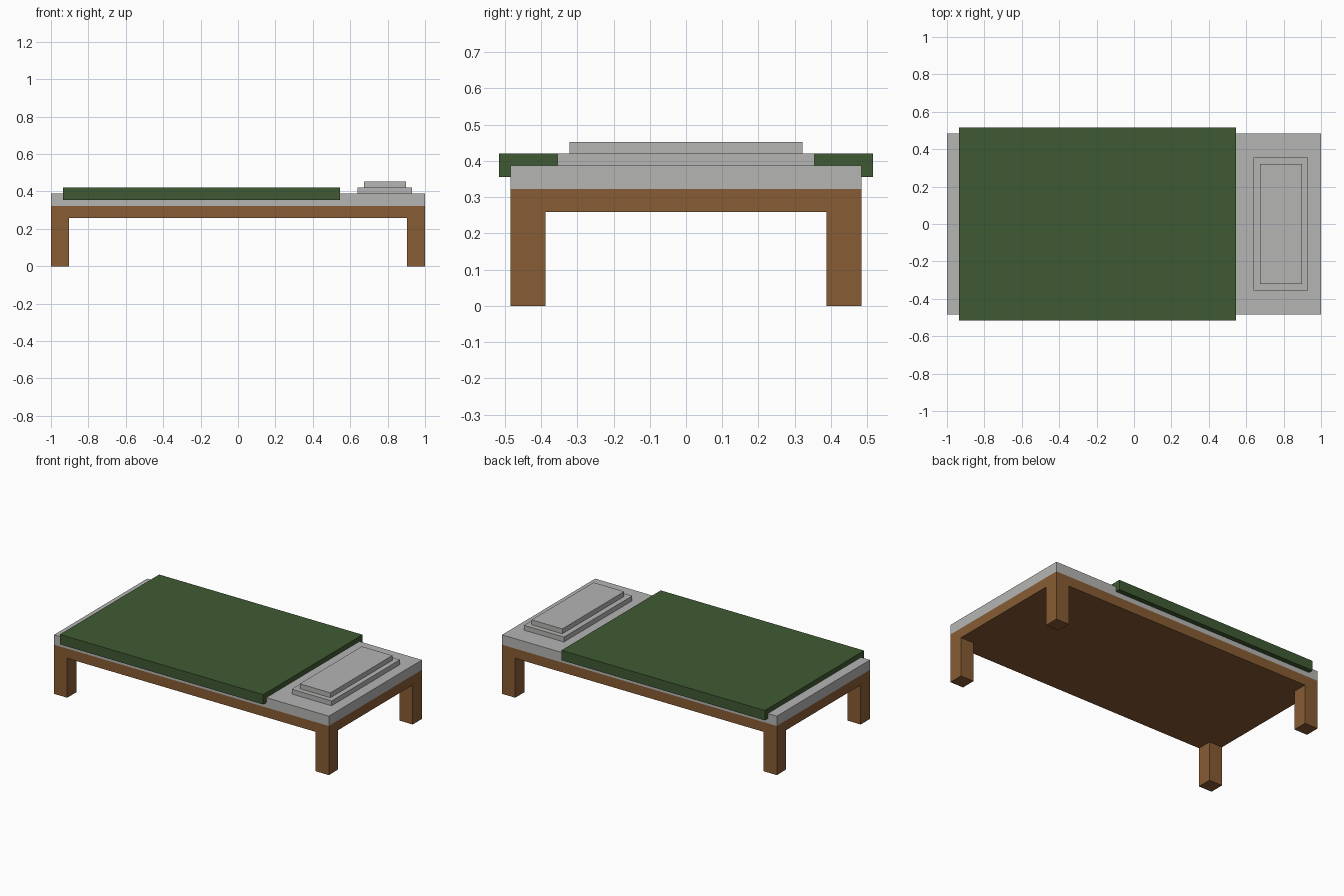
import bpy

cube = bpy.data.objects.get("Cube")
if cube:
    bpy.data.objects.remove(cube, do_unlink=True)


def material(name, rgb):
    m = bpy.data.materials.new(name)
    m.use_nodes = True
    col = (*rgb, 1.0)
    m.diffuse_color = col
    bsdf = next(n for n in m.node_tree.nodes if n.type == 'BSDF_PRINCIPLED')
    bsdf.inputs["Base Color"].default_value = col
    bsdf.inputs["Roughness"].default_value = 0.9
    return m


wood = material("brown wood", (0.242, 0.107, 0.034))
linen = material("grey linen", (0.462, 0.462, 0.456))
wool = material("green wool", (0.051, 0.102, 0.033))


def box(name, x, y, z, mat):
    """Axis-aligned box from (low, high) ranges."""
    lo, hi = zip(x, y, z)
    bpy.ops.mesh.primitive_cube_add(
        size=1, location=[(a + b) / 2 for a, b in zip(lo, hi)])
    o = bpy.context.object
    o.name = o.data.name = name
    o.scale = [b - a for a, b in zip(lo, hi)]
    bpy.ops.object.transform_apply(location=False, rotation=False, scale=True)
    o.data.materials.append(mat)
    return o


# Wooden frame and four corner legs
W, D = 1.0, 0.484
LEG = 0.096
box("bed_frame", (-W, W), (-D, D), (0.259, 0.323), wood)
for sx, side in ((-1, "right"), (1, "left")):
    for sy, end in ((-1, "front"), (1, "back")):
        box(f"{end}_{side}_leg",
            sorted((sx * W, sx * (W - LEG))),
            sorted((sy * D, sy * (D - LEG))),
            (0.0, 0.259), wood)

# Mattress and the blanket draped over its sides
box("mattress", (-W, W), (-D, D), (0.323, 0.388), linen)
box("blanket", (-0.935, 0.545), (-0.516, 0.516), (0.355, 0.42), wool)

# Stepped pillow
box("pillow_base", (0.64, 0.93), (-0.355, 0.355), (0.388, 0.42), linen)
box("pillow_top", (0.675, 0.898), (-0.322, 0.322), (0.42, 0.452), linen)
